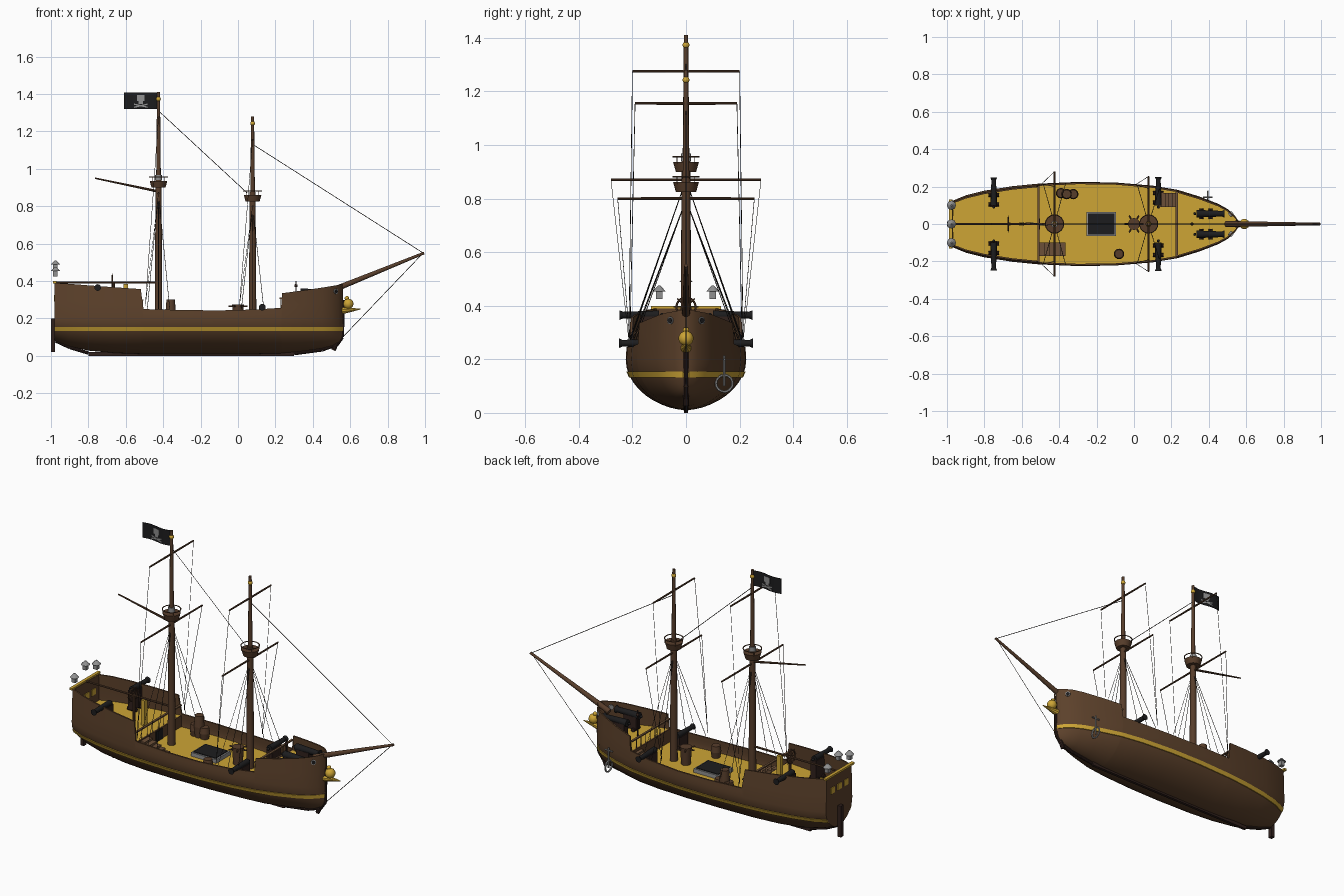
import bpy, bmesh, math
from mathutils import Vector, Matrix

cube = bpy.data.objects.get("Cube")
if cube:
    bpy.data.objects.remove(cube)


def material(name, r, g, b):
    m = bpy.data.materials.new(name)
    m.use_nodes = True
    m.diffuse_color = (r, g, b, 1)
    m.node_tree.nodes["Principled BSDF"].inputs["Base Color"].default_value = (r, g, b, 1)
    return m


WOOD = material("hull brown", 0.108, 0.053, 0.024)
SPAR = material("spar brown", 0.095, 0.047, 0.024)
DARK = material("dark keel wood", 0.03, 0.015, 0.012)
PLANK = material("light plank brown", 0.15, 0.08, 0.04)
GOLD = material("gold", 0.61, 0.375, 0.036)
IRON = material("black iron", 0.012, 0.012, 0.013)
GREY = material("grey metal", 0.28, 0.28, 0.28)
ROPE = material("dark rope", 0.02, 0.016, 0.014)


class Part:
    """Collects primitives into one mesh object."""

    def __init__(self):
        self.bm = bmesh.new()

    def rod(self, p, q, r1, r2=None, n=10):
        p, q = Vector(p), Vector(q)
        d = q - p
        mat = Matrix.Translation((p + q) / 2) @ d.to_track_quat('Z', 'Y').to_matrix().to_4x4()
        bmesh.ops.create_cone(self.bm, cap_ends=True, segments=n, radius1=r1,
                              radius2=r1 if r2 is None else r2, depth=d.length, matrix=mat)

    def box(self, x0, x1, y0, y1, z0, z1):
        mat = Matrix.Translation(((x0 + x1) / 2, (y0 + y1) / 2, (z0 + z1) / 2))
        bmesh.ops.create_cube(self.bm, size=1, matrix=mat @ Matrix.Diagonal((x1 - x0, y1 - y0, z1 - z0, 1)))

    def ball(self, c, r):
        bmesh.ops.create_uvsphere(self.bm, u_segments=14, v_segments=9, radius=r, matrix=Matrix.Translation(c))

    def ring(self, c, radius, r, u, v, n=18):
        pts = [Vector(c) + radius * (math.cos(math.tau * i / n) * Vector(u)
               + math.sin(math.tau * i / n) * Vector(v)) for i in range(n + 1)]
        for a, b in zip(pts, pts[1:]):
            self.rod(a, b, r, n=6)

    def loft(self, loops):
        rows = [[self.bm.verts.new(p) for p in loop] for loop in loops]
        for a, b in zip(rows, rows[1:]):
            for i in range(len(a)):
                j = (i + 1) % len(a)
                self.bm.faces.new((a[i], a[j], b[j], b[i]))
        self.bm.faces.new(rows[0])
        self.bm.faces.new(rows[-1])

    def done(self, name, mat):
        bm = self.bm
        bmesh.ops.recalc_face_normals(bm, faces=bm.faces)
        for f in bm.faces:
            f.smooth = True
        for e in bm.edges:
            e.smooth = len(e.link_faces) == 2 and e.calc_face_angle(0) < 0.6
        mesh = bpy.data.meshes.new(name)
        bm.to_mesh(mesh)
        bm.free()
        mesh.materials.append(mat)
        bpy.context.collection.objects.link(bpy.data.objects.new(name, mesh))


# Hull stations: x, half beam, keel height, rail height
STATIONS = [(-.98, .12, .08, .39), (-.9, .153, .05, .385), (-.8, .178, .028, .377), (-.65, .202, .014, .366),
            (-.52, .215, .01, .357), (-.505, .216, .01, .25), (-.3, .225, .01, .245), (-.1, .222, .01, .243),
            (.1, .205, .01, .248), (.23, .183, .013, .257), (.236, .182, .014, .335), (.35, .147, .025, .35),
            (.45, .108, .04, .365), (.5, .08, .052, .373), (.54, .042, .07, .38), (.562, .008, .09, .385)]
BEAM_Z, WAIST, POOP, FORE = .2, .175, .24, .25


def station(x):
    for a, b in zip(STATIONS, STATIONS[1:]):
        if x <= b[0]:
            t = (x - a[0]) / (b[0] - a[0])
            return [p + t * (q - p) for p, q in zip(a, b)]
    return STATIONS[-1]


def half_width(x, z):
    _, b, keel, _ = station(x)
    if z >= BEAM_Z:
        return b * (1 - .3 * (z - BEAM_Z))
    s = min(1, (BEAM_Z - z) / (BEAM_Z - keel))
    return b * math.sqrt(1 - s * s) ** 1.15


def section(x, inset=0.0):
    """Hull cross-section from the right rail under the keel to the left rail."""
    _, b, keel, top = station(x)
    b, keel = max(b - inset, .001), keel + inset
    side = [(b * math.sin(a) ** 1.15, BEAM_Z - (BEAM_Z - keel) * math.cos(a))
            for a in (math.pi / 2 * i / 10 for i in range(11))]
    side += [(b * (1 - .3 * (z - BEAM_Z)), z) for z in ((BEAM_Z + top) / 2, top)]
    return [(x, -y, z) for y, z in reversed(side)] + [(x, y, z) for y, z in side[1:]]


xs = [s[0] for s in STATIONS]
p = Part()
p.loft([section(x) + section(x, .009)[::-1] for x in xs])
p.done("hull", WOOD)
p = Part()
p.loft([section(-.98), [(-.968, y, z) for _, y, z in section(-.98)]])
p.done("transom", WOOD)

# Gold stripe along both sides
p = Part()
for s in (-1, 1):
    p.loft([[(x, s * (half_width(x, z) + o), z) for z, o in ((.133, -.002), (.133, .005), (.154, .005), (.154, -.002))]
            for x in xs])
p.done("side_stripe", GOLD)

# Decks on three levels, with bulkheads and railings between them
for name, x0, x1, z in (("stern_deck", -.972, -.51, POOP), ("main_deck", -.51, .232, WAIST),
                        ("bow_deck", .232, .545, FORE)):
    p = Part()
    loops = []
    for i in range(13):
        x = x0 + (x1 - x0) * i / 12
        w = half_width(x, z) - .004
        loops.append([(x, -w, z), (x, w, z), (x, w, z - .01), (x, -w, z - .01)])
    p.loft(loops)
    p.done(name, GOLD)
walls, rails = Part(), Part()
for x, z in ((-.51, POOP), (.228, FORE)):
    w = half_width(x, .25) - .006
    walls.box(x - .004, x + .004, -w, w, WAIST - .01, z)
    rails.box(x - .006, x + .006, -w, w, z + .055, z + .062)
    for i in range(9):
        y = -w + .005 + (2 * w - .01) * i / 8
        rails.rod((x, y, z), (x, y, z + .056), .002, n=6)
walls.done("bulkheads", WOOD)
rails.done("deck_railings", PLANK)
p = Part()
p.box(-.506, -.502, -.03, .03, WAIST, POOP - .005)
p.done("cabin_door", IRON)

# Keel, stem and rudder
p = Part()
p.box(-.8, .3, -.008, .008, 0, .02)
path = [(-.975, .08), (-.9, .045), (-.8, .015)]
bow = [(.3, .012), (.45, .032), (.53, .06), (.558, .1), (.562, .3)]
for chain in (path, bow):
    for a, b in zip(chain, chain[1:]):
        p.rod((a[0], 0, a[1]), (b[0], 0, b[1]), .009)
p.rod((.51, 0, .03), (.535, 0, .085), .012)
p.box(-1, -.978, -.013, .013, .02, .2)
p.done("keel_stem_rudder", DARK)

# Stern trim, windows and lanterns
p = Part()
p.box(-.988, -.97, -.13, .13, .388, .399)
for y in (-.06, 0, .06):
    for x in (-.984, -.969):
        p.box(x, x + .005, y - .018, y + .018, .29, .325)
p.done("stern_trim_and_windows", GOLD)
p = Part()
for y, z in ((-.1, .425), (0, .46), (.1, .425)):
    p.box(-.988, -.964, y - .012, y + .012, z, z + .03)
    p.rod((-.976, y, z + .028), (-.976, y, z + .05), .025, .004, n=8)
p.done("stern_lanterns", GREY)

# Masts: x, nest height, top, (yard height, half length) pairs
MASTS = [(-.425, .9, 1.41, ((.87, .28), (1.275, .2))), (.078, .825, 1.28, ((.80, .255), (1.155, .19)))]
masts, nests, yards, balls, ropes = Part(), Part(), Part(), Part(), Part()
for mx, nest, top, spars in MASTS:
    masts.rod((mx, 0, WAIST), (mx, 0, nest + .05), .021, .016, 14)
    masts.rod((mx, 0, nest), (mx, 0, top), .013, .008, 12)
    balls.ball((mx, 0, top - .037), .013)
    nests.rod((mx, 0, nest), (mx, 0, nest + .036), .038, .048, 18)
    nests.ring((mx, 0, nest + .056), .049, .003, (1, 0, 0), (0, 1, 0))
    for i in range(4):
        c, s = .047 * math.cos((i + .5) * math.tau / 4), .047 * math.sin((i + .5) * math.tau / 4)
        nests.rod((mx + c, s, nest + .03), (mx + c, s, nest + .055), .0015, n=5)
    for z, half in spars:
        for s in (-1, 1):
            yards.rod((mx, 0, z), (mx, s * half, z), .0055, .0045, 8)
            bx = mx - .07
            ropes.rod((mx, s * half, z), (bx, s * half_width(bx, .25), .27), .0013, n=4)
    for s in (-1, 1):
        for dx in (-.06, 0, .06):
            ropes.rod((mx, 0, nest - .03), (mx + dx, s * half_width(mx + dx, .25), .25), .0015, n=4)
yards.rod((-.43, 0, .88), (-.765, 0, .95), .007, .004, 8)
yards.rod((-.43, 0, .392), (-.972, 0, .392), .006, .005, 8)
masts.rod((.49, 0, .345), (.995, 0, .55), .016, .007, 12)
tip = (.99, 0, .55)
ropes.rod((.08, 0, 1.13), tip, .0017, n=4)
ropes.rod((-.425, 0, 1.31), (.05, 0, .87), .0017, n=4)
ropes.rod(tip, (.56, 0, .1), .0017, n=4)
masts.done("masts_and_bowsprit", SPAR)
nests.done("lookout_baskets", SPAR)
yards.done("yards_and_booms", SPAR)
balls.done("mast_balls", GOLD)
ropes.done("rigging", ROPE)
p = Part()
p.rod((-.425, 0, .94), (-.425, 0, .968), .018, n=12)
p.done("mast_collar", GREY)


# Waving flag with a pale emblem
def flag_strip(part, x0, x1, z0, z1, t, rise=0.0):
    loops = []
    for i in range(13):
        x = x0 + (x1 - x0) * i / 12
        y, u = .006 * math.sin(math.tau * (x + .43) / .18), rise * i / 12
        loops.append([(x, y - t, z0 + u), (x, y + t, z0 + u), (x, y + t, z1 + u), (x, y - t, z1 + u)])
    part.loft(loops)


p = Part()
flag_strip(p, -.61, -.432, 1.32, 1.408, .0015)
p.done("flag", IRON)
p = Part()
flag_strip(p, -.54, -.499, 1.362, 1.394, .003)
flag_strip(p, -.531, -.508, 1.347, 1.362, .003)
flag_strip(p, -.555, -.484, 1.326, 1.333, .0035, .016)
flag_strip(p, -.555, -.484, 1.342, 1.349, .003, -.016)
p.done("flag_emblem", GREY)

# Cannons on carriages
barrels, carriages = Part(), Part()


def cannon(x, y, z, deck, d, back, front, k=1.0):
    d, c = Vector(d), Vector((x, y, z))
    side = Vector((-d.y, d.x, 0))
    a, b = c - d * back, c + d * front
    barrels.rod(a, b, .017 * k, .012 * k, 12)
    barrels.rod(b - d * .012, b, .013 * k, .018 * k, 12)
    barrels.ball(a - d * .01, .008)
    e = [abs(v) for v in d * .04 + side * .018]
    carriages.box(x - e[0], x + e[0], y - e[1], y + e[1], deck + .012, z - .006)
    for u in (-.025, .025):
        w = c + d * u
        w.z = deck + .011
        carriages.rod(w - side * .028, w + side * .028, .011, n=10)


for s in (-1, 1):
    cannon(-.75, s * .13, .365, POOP, (0, s, 0), .03, .118)
    cannon(.13, s * .14, .26, WAIST, (0, s, 0), .04, .11)
    cannon(.385, s * .055, .34, FORE, (1, 0, 0), .05, .1, 1.2)
barrels.done("cannon_barrels", IRON)
carriages.done("cannon_carriages", DARK)

# Round ports either side of the bow
rims, holes = Part(), Part()
for s in (-1, 1):
    rims.rod((.51, s * .046, .345), (.526, s * .06, .345), .014, n=14)
    holes.rod((.511, s * .047, .345), (.527, s * .061, .345), .01, n=14)
rims.done("bow_port_rims", GREY)
holes.done("bow_port_holes", IRON)

# Figurehead
p = Part()
p.ball((.59, 0, .278), .028)
p.ball((.582, 0, .308), .012)
p.rod((.555, 0, .242), (.655, 0, .25), .02, .002, 10)
p.done("figurehead", GOLD)

# Anchor on the left side of the bow
p = Part()
p.rod((.395, .143, .1), (.395, .143, .215), .005)
p.rod((.37, .143, .2), (.42, .143, .2), .004)
p.ring((.395, .143, .11), .031, .005, (0, 1, 0), (0, 0, 1))
p.done("anchor", GREY)

# Deck fittings: hatch, stairs, casks, capstan, wheel and compass stand
p = Part()
p.box(-.255, -.095, -.065, .065, WAIST, .197)
p.done("hatch_frame", GREY)
p = Part()
p.box(-.246, -.104, -.056, .056, .19, .201)
p.done("hatch_cover", IRON)
p = Part()
for i in range(5):
    z = WAIST + .012 * (i + 1)
    p.box(-.365 - .028 * (i + 1), -.365 - .028 * i, -.17, -.1, WAIST, z)
    p.box(.125 + .02 * i, .145 + .02 * i, .09, .165, WAIST, z)
p.done("stairs", PLANK)
p = Part()
for x, y, h in ((-.39, .165, .065), (-.36, .16, .125), (-.325, .16, .065), (-.08, -.16, .068)):
    mid = WAIST + h / 2
    p.rod((x, y, WAIST), (x, y, mid), .023, .028, 14)
    p.rod((x, y, mid), (x, y, WAIST + h), .028, .023, 14)
p.done("casks", SPAR)
p = Part()
p.rod((0, 0, WAIST), (0, 0, .275), .025, .032, 14)
for i in range(3):
    v = Vector((math.cos(i * math.pi / 3), math.sin(i * math.pi / 3), 0)) * .052
    p.rod(Vector((0, 0, .265)) - v, Vector((0, 0, .265)) + v, .0045, n=8)
p.done("capstan", SPAR)
p = Part()
p.rod((-.665, 0, POOP), (-.665, 0, .395), .009)
p.ring((-.672, 0, .395), .036, .004, (0, 1, 0), (0, 0, 1))
for i in range(4):
    v = Vector((0, math.cos(i * math.pi / 4), math.sin(i * math.pi / 4))) * .046
    p.rod(Vector((-.672, 0, .395)) - v, Vector((-.672, 0, .395)) + v, .0025, n=6)
p.done("steering_wheel", SPAR)
p = Part()
p.rod((.31, 0, FORE), (.31, 0, .4), .004)
p.ball((.31, 0, .375), .009)
p.done("bow_post", DARK)
p = Part()
p.box(-.613, -.589, -.012, .012, POOP, .385)
p.done("compass_stand", GOLD)
